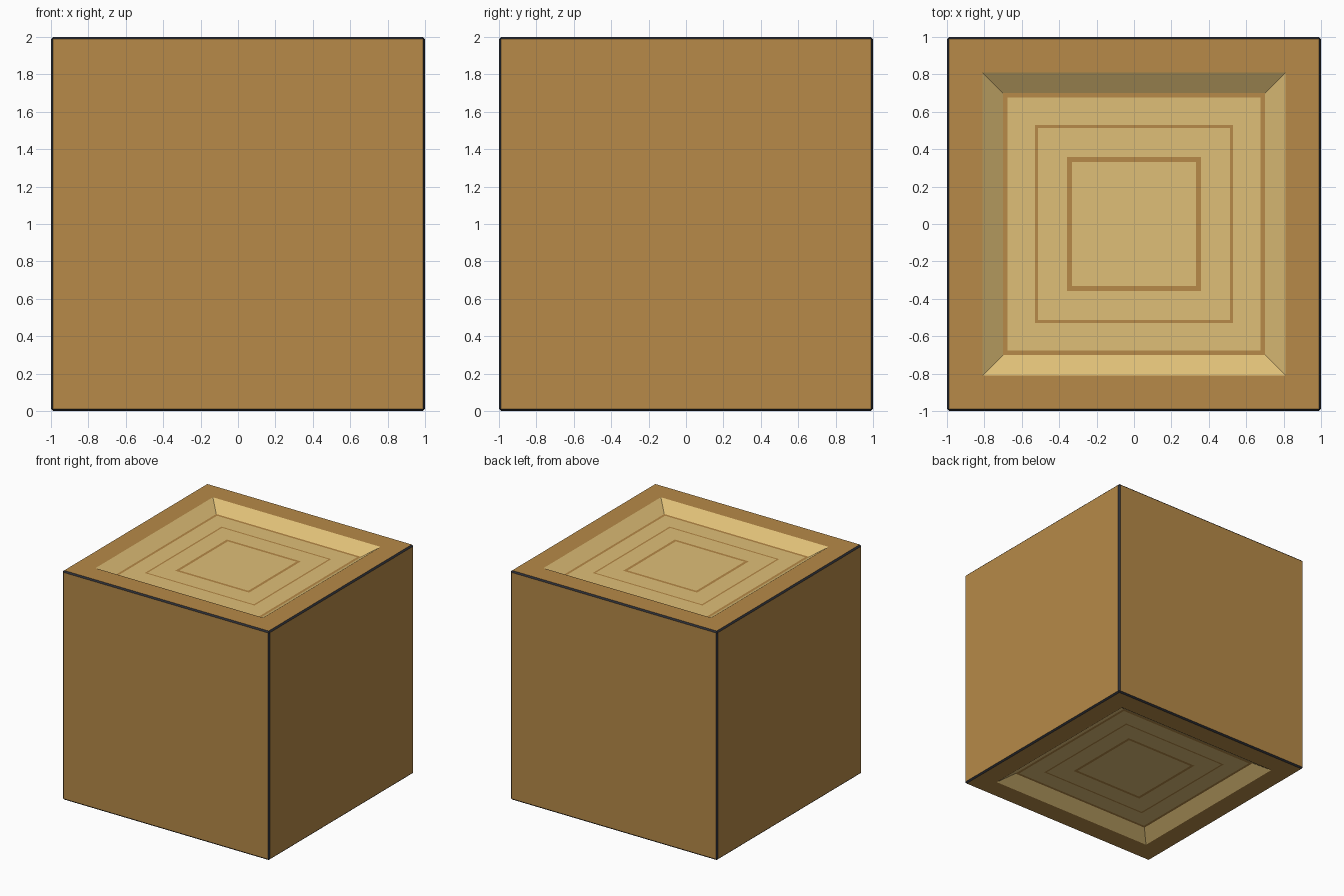
import bpy
import bmesh

# Remove the default object
default = bpy.data.objects.get("Cube")
if default:
    bpy.data.objects.remove(default, do_unlink=True)


def make_material(name, rgb):
    """Flat material from an sRGB colour (0-255), stored as linear values."""
    c = [v / 255 for v in rgb]
    linear = [v / 12.92 if v <= 0.04045 else ((v + 0.055) / 1.055) ** 2.4 for v in c]
    colour = (*linear, 1.0)
    mat = bpy.data.materials.new(name)
    mat.use_nodes = True
    mat.diffuse_color = colour
    bsdf = next(n for n in mat.node_tree.nodes if n.type == "BSDF_PRINCIPLED")
    bsdf.inputs["Base Color"].default_value = colour
    return mat


BROWN, DARK, CREAM = 0, 1, 2
materials = [
    make_material("bark_brown", (183, 138, 72)),
    make_material("dark_edge", (43, 45, 52)),
    make_material("pale_wood", (223, 191, 119)),
]

CHAMFER = 0.012
RIM = 0.81
DEPTH = 0.075
# Half-width reached by each inset on the sunken panel, and the colour of its band
BANDS = [
    (0.70, CREAM), (0.677, BROWN), (0.53, CREAM), (0.514, BROWN),
    (0.357, CREAM), (0.332, BROWN),
]

bm = bmesh.new()
bmesh.ops.create_cube(bm, size=2)
bmesh.ops.translate(bm, verts=bm.verts, vec=(0, 0, 1))

# Dark chamfer along every edge
bmesh.ops.bevel(bm, geom=bm.edges[:], offset=CHAMFER, segments=1,
                affect="EDGES", profile=0.5)
bm.normal_update()
for face in bm.faces:
    face.material_index = BROWN if max(abs(n) for n in face.normal) > 0.99 else DARK

# Sunken panels with concentric rings on both ends
ends = [f for f in bm.faces if abs(f.normal.z) > 0.99]
for panel in ends:
    half = 1 - CHAMFER
    for target, colour in [(RIM, BROWN)] + BANDS:
        sink = -DEPTH if target == BANDS[0][0] else 0.0
        ring = bmesh.ops.inset_individual(
            bm, faces=[panel], thickness=half - target, depth=sink,
            use_even_offset=True)["faces"]
        for face in ring:
            if face != panel:
                face.material_index = colour
        bm.normal_update()
        half = target
    panel.material_index = CREAM

mesh = bpy.data.meshes.new("wood_block")
bm.to_mesh(mesh)
bm.free()
for mat in materials:
    mesh.materials.append(mat)
block = bpy.data.objects.new("wood_block", mesh)
bpy.context.collection.objects.link(block)
